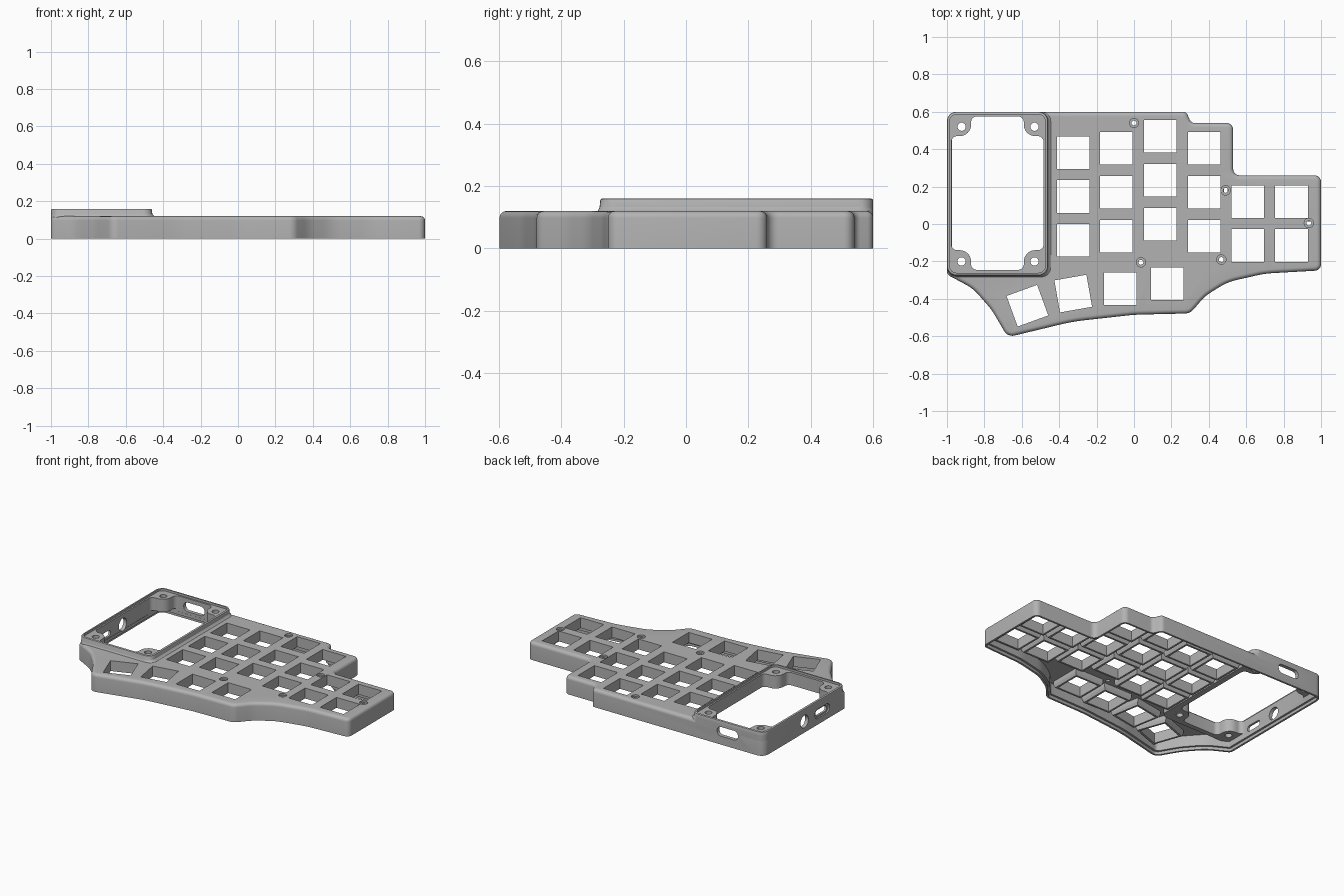
import bpy, bmesh, math
from mathutils import Matrix, Vector

if "Cube" in bpy.data.objects:
    bpy.data.objects.remove(bpy.data.objects["Cube"])

grey = bpy.data.materials.new("matte grey")
grey.diffuse_color = (0.45, 0.45, 0.45, 1)
grey.use_nodes = True
grey.node_tree.nodes["Principled BSDF"].inputs["Base Color"].default_value = grey.diffuse_color


def fillet(corners, seg=6):
    """Closed outline from (x, y, radius) corners."""
    out = []
    n = len(corners)
    for i, (x, y, r) in enumerate(corners):
        p = Vector((x, y))
        a = (Vector(corners[i - 1][:2]) - p).normalized()
        b = (Vector(corners[(i + 1) % n][:2]) - p).normalized()
        half = a.angle(b) / 2
        centre = p + (a + b).normalized() * (r / math.sin(half))
        t = r / math.tan(half)
        v0, v1 = p + a * t - centre, p + b * t - centre
        sweep = math.atan2(v0.x * v1.y - v0.y * v1.x, v0.dot(v1))
        for k in range(seg + 1):
            out.append(centre + Matrix.Rotation(sweep * k / seg, 2) @ v0)
    return out


def inset(pts, d):
    """Move a counter-clockwise outline inward by d."""
    out = []
    for i, p in enumerate(pts):
        e1 = (p - pts[i - 1]).normalized()
        e2 = (pts[(i + 1) % len(pts)] - p).normalized()
        n1, n2 = Vector((-e1.y, e1.x)), Vector((-e2.y, e2.x))
        out.append(p + (n1 + n2) * (d / (1 + n1.dot(n2))))
    return out


def rect(x0, x1, y0, y1, r):
    return fillet([(x0, y0, r), (x1, y0, r), (x1, y1, r), (x0, y1, r)])


def circle(x, y, r, n=24):
    return [Vector((x + r * math.cos(2 * math.pi * k / n),
                    y + r * math.sin(2 * math.pi * k / n))) for k in range(n)]


def loft(bm, rings, m=Matrix()):
    """Closed solid through (outline, z) rings."""
    loops = [[bm.verts.new(m @ Vector((p.x, p.y, z))) for p in pts] for pts, z in rings]
    for lo, hi in zip(loops, loops[1:]):
        for i in range(len(lo)):
            j = (i + 1) % len(lo)
            bm.faces.new((lo[i], lo[j], hi[j], hi[i]))
    bm.faces.new(loops[0][::-1])
    bm.faces.new(loops[-1])


def prism(bm, pts, z0, z1, m=Matrix()):
    loft(bm, [(pts, z0), (pts, z1)], m)


def make(name, bm):
    bmesh.ops.recalc_face_normals(bm, faces=bm.faces)
    me = bpy.data.meshes.new(name)
    bm.to_mesh(me)
    bm.free()
    me.materials.append(grey)
    ob = bpy.data.objects.new(name, me)
    bpy.context.collection.objects.link(ob)
    return ob


def cut(ob, cutters):
    for c in cutters:
        mod = ob.modifiers.new("cut", 'BOOLEAN')
        mod.operation, mod.solver, mod.object = 'DIFFERENCE', 'EXACT', c
    bpy.context.view_layer.update()
    dg = bpy.context.evaluated_depsgraph_get()
    me = bpy.data.meshes.new_from_object(ob.evaluated_get(dg))
    ob.modifiers.clear()
    ob.data = me


def cutter(name, *prisms):
    bm = bmesh.new()
    for p in prisms:
        prism(bm, *p)
    ob = make(name, bm)
    ob.hide_render = True
    return ob


# Case outline, counter-clockwise
outline = fillet([
    (-1, -.27, .03), (-.86, -.345, .25), (-.76, -.46, .3), (-.675, -.605, .05),
    (-.33, -.522, 1), (0, -.485, 1), (.30, -.478, .06), (.38, -.385, .25),
    (.5, -.31, .3), (.7, -.265, .5), (1, -.248, .035), (1, .26, .035),
    (.53, .26, .035), (.53, .54, .035), (.305, .54, .03), (.28, .6, .03), (-1, .6, .05)])

# Case body with rounded top edge
bm = bmesh.new()
rings = [(outline, 0)]
for k in range(6):
    a = k * math.pi / 10
    rings.append((inset(outline, .022 * (1 - math.cos(a))), .098 + .022 * math.sin(a)))
loft(bm, rings)
case = make("case_shell", bm)

# Raised screen bezel, flared where it meets the plate
bm = bmesh.new()
loft(bm, [(rect(-1, x1, y0, .6, .05), z) for x1, y0, z in
          [(-.445, -.278, .06), (-.445, -.283, .12), (-.452, -.280, .125),
           (-.458, -.277, .133), (-.46, -.275, .153)]]
     + [(rect(-.998, -.462, -.273, .598, .048), .158),
        (rect(-.994, -.466, -.269, .594, .044), .16)])
bezel = make("screen_bezel", bm)

# Switch positions: x, y, turn
keys = [(x, y + dy, 0) for x, y in [(-.325, .147), (-.095, .17), (.14, .233), (.375, .17)]
        for dy in (.235, 0, -.235)]
keys += [(x, y, 0) for x in (.607, .842) for y in (.12, -.115)]
keys += [(.177, -.32, 0), (-.073, -.345, 0), (-.325, -.372, 10), (-.57, -.437, 20)]


def key_matrix(x, y, turn):
    return Matrix.Translation((x, y, 0)) @ Matrix.Rotation(math.radians(turn), 4, 'Z')


def square(h):
    return [Vector(p) for p in ((-h, -h), (h, -h), (h, h), (-h, h))]


# Screen opening with a screw boss in each corner
x0, x1, y0, y1, n = -.976, -.484, -.245, .575, .105
opening = fillet([
    (x0, y0 + n, .03), (x0 + n, y0 + n, .06), (x0 + n, y0, .03),
    (x1 - n, y0, .03), (x1 - n, y0 + n, .06), (x1, y0 + n, .03),
    (x1, y1 - n, .03), (x1 - n, y1 - n, .06), (x1 - n, y1, .03),
    (x0 + n, y1, .03), (x0 + n, y1 - n, .06), (x0, y1 - n, .03)])

# Connector ports: on the back wall and the left wall
back = Matrix.Translation((-.73, .6, .088)) @ Matrix.Rotation(math.pi / 2, 4, 'X')
left = Matrix.Translation((-1, -.025, .072)) @ Matrix.Rotation(math.pi / 2, 4, 'Y')
jack = Matrix.Translation((-1, .165, .075)) @ Matrix.Rotation(math.pi / 2, 4, 'Y')

screws = [(0, .54), (.49, .18), (.935, .005), (.037, -.205), (.467, -.19)]
boss_holes = [(x, y) for x in (-.922, -.532) for y in (-.2, .52)]

cavity = cutter("cavity_cutter", (inset(outline, .026), -.02, .095))
lip = cutter("lip_cutter", (inset(outline, .013), -.03, .02))
key_cut = cutter("key_cutter", *[(square(.087), .03, .2, key_matrix(*k)) for k in keys])
open_cut = cutter("opening_cutter", (opening, .04, .2))
recess = cutter("recess_cutter", (rect(-.986, -.474, -.261, .586, .038), .146, .2))
sinks = cutter("screw_sink_cutter", *[(circle(x, y, .025), .108, .2) for x, y in screws])
holes = cutter("screw_hole_cutter", *[(circle(x, y, .013), .03, .21) for x, y in screws],
               *[(circle(x, y, .022), .03, .21) for x, y in boss_holes])
port_pockets = cutter("port_pocket_cutter",
                      (rect(-.078, .078, -.031, .031, .028), -.01, .03, back),
                      (rect(-.031, .031, -.078, .078, .028), -.03, .01, left))
ports = cutter("port_cutter",
               (rect(-.058, .058, -.02, .02, .018), -.04, .04, back),
               (rect(-.02, .02, -.058, .058, .018), -.04, .04, left),
               (circle(0, 0, .042), -.04, .04, jack))

cut(case, [cavity, lip, key_cut, open_cut, sinks, holes, port_pockets, ports])
cut(bezel, [open_cut, recess, holes, port_pockets, ports])
for c in (cavity, lip, key_cut, open_cut, recess, sinks, holes, port_pockets, ports):
    bpy.data.objects.remove(c)

# Switch frames hanging under the plate
bm = bmesh.new()
for k in keys:
    m = key_matrix(*k)
    loops = [[bm.verts.new(m @ Vector((p.x, p.y, z))) for p in square(h)]
             for h, z in ((.087, .097), (.107, .097), (.107, .07), (.100, .05), (.087, .05))]
    for a, b in zip(loops, loops[1:] + loops[:1]):
        for i in range(4):
            j = (i + 1) % 4
            bm.faces.new((a[i], a[j], b[j], b[i]))
frames = make("switch_frames", bm)

# Smooth the rounded edges, keep the corners sharp
for ob in (case, bezel):
    bpy.ops.object.select_all(action='DESELECT')
    ob.select_set(True)
    bpy.context.view_layer.objects.active = ob
    bpy.ops.object.shade_smooth_by_angle(angle=math.radians(30))
